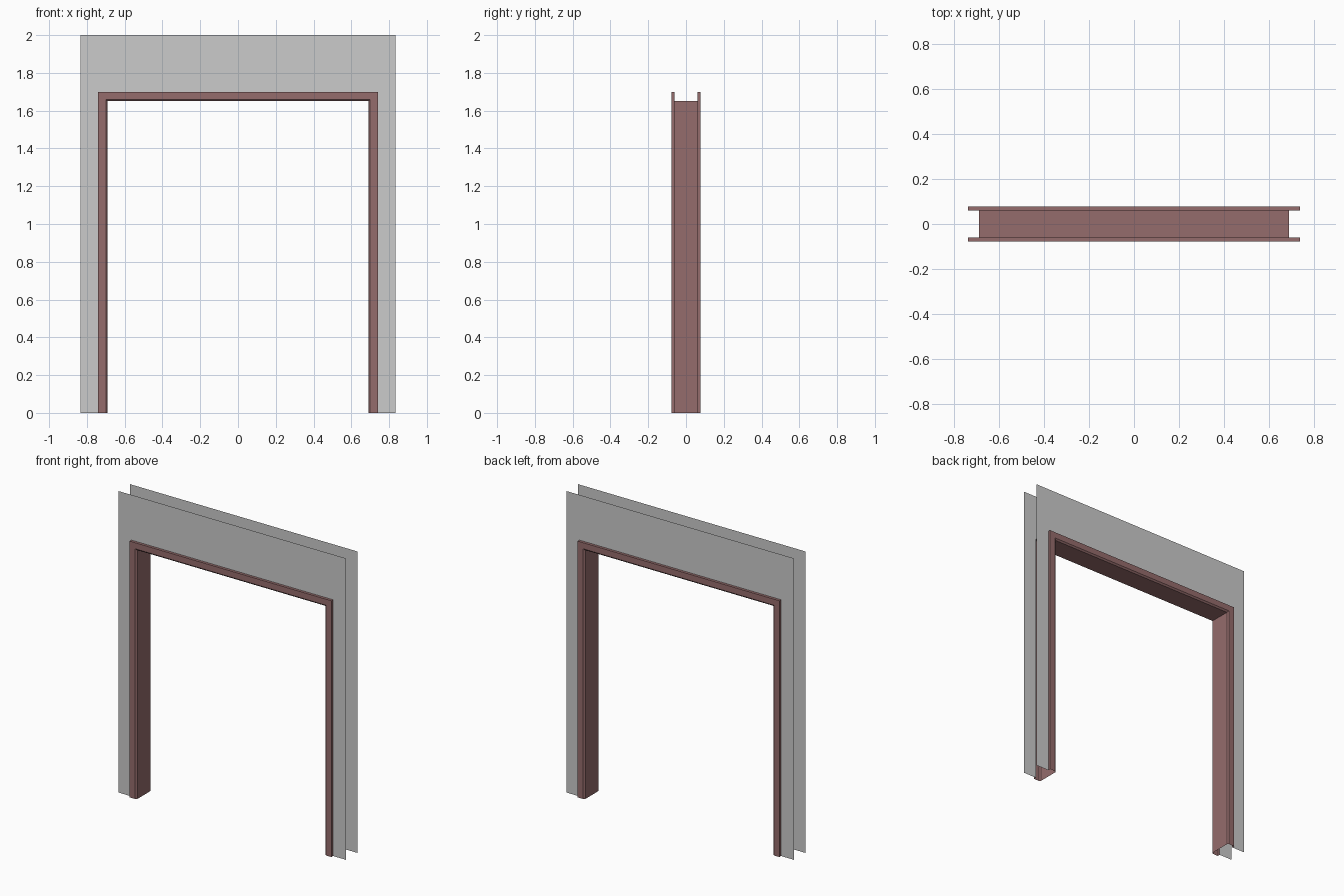
import bpy, bmesh

if "Cube" in bpy.data.objects:
    bpy.data.objects.remove(bpy.data.objects["Cube"])

WALL_W, WALL_H = 0.835, 2.0      # wall half width and height
OPEN_W, OPEN_H = 0.74, 1.70      # doorway half width and height
WALL_Y = 0.06


def arch(inset, y):
    """Upside-down U around the doorway, moved inwards by inset."""
    x, z = OPEN_W - inset, OPEN_H - inset
    return [(-x, y, 0), (-x, y, z), (x, y, z), (x, y, 0)]


def loft(name, rows, flip=False):
    """Bridge successive rows of points with quads."""
    bm = bmesh.new()
    rows = [[bm.verts.new(p) for p in row] for row in rows]
    for a, b in zip(rows, rows[1:]):
        for i in range(len(a) - 1):
            quad = (a[i], a[i + 1], b[i + 1], b[i])
            bm.faces.new(quad[::-1] if flip else quad)
    me = bpy.data.meshes.new(name)
    bm.to_mesh(me)
    bm.free()
    ob = bpy.data.objects.new(name, me)
    bpy.context.collection.objects.link(ob)
    return ob


# Thin wall sheets, front and back, each with a doorway
for name, side in (("wall_front", -1), ("wall_back", 1)):
    y = side * WALL_Y
    outer = [(-WALL_W, y, 0), (-WALL_W, y, WALL_H), (WALL_W, y, WALL_H), (WALL_W, y, 0)]
    loft(name, [outer, arch(0, y)], flip=side < 0)

# Door casing: one profile (inset, y) swept round the doorway, with bevelled inner edges
half = [(0, -WALL_Y), (0, -0.078), (0.04, -0.078), (0.05, -0.069)]
profile = half + [(i, -y) for i, y in reversed(half)]
casing = loft("door_casing", [arch(i, y) for i, y in profile], flip=True)

mat = bpy.data.materials.new("painted_trim")
mat.diffuse_color = (0.30, 0.15, 0.15, 1)
mat.use_nodes = True
mat.node_tree.nodes["Principled BSDF"].inputs["Base Color"].default_value = mat.diffuse_color
casing.data.materials.append(mat)
